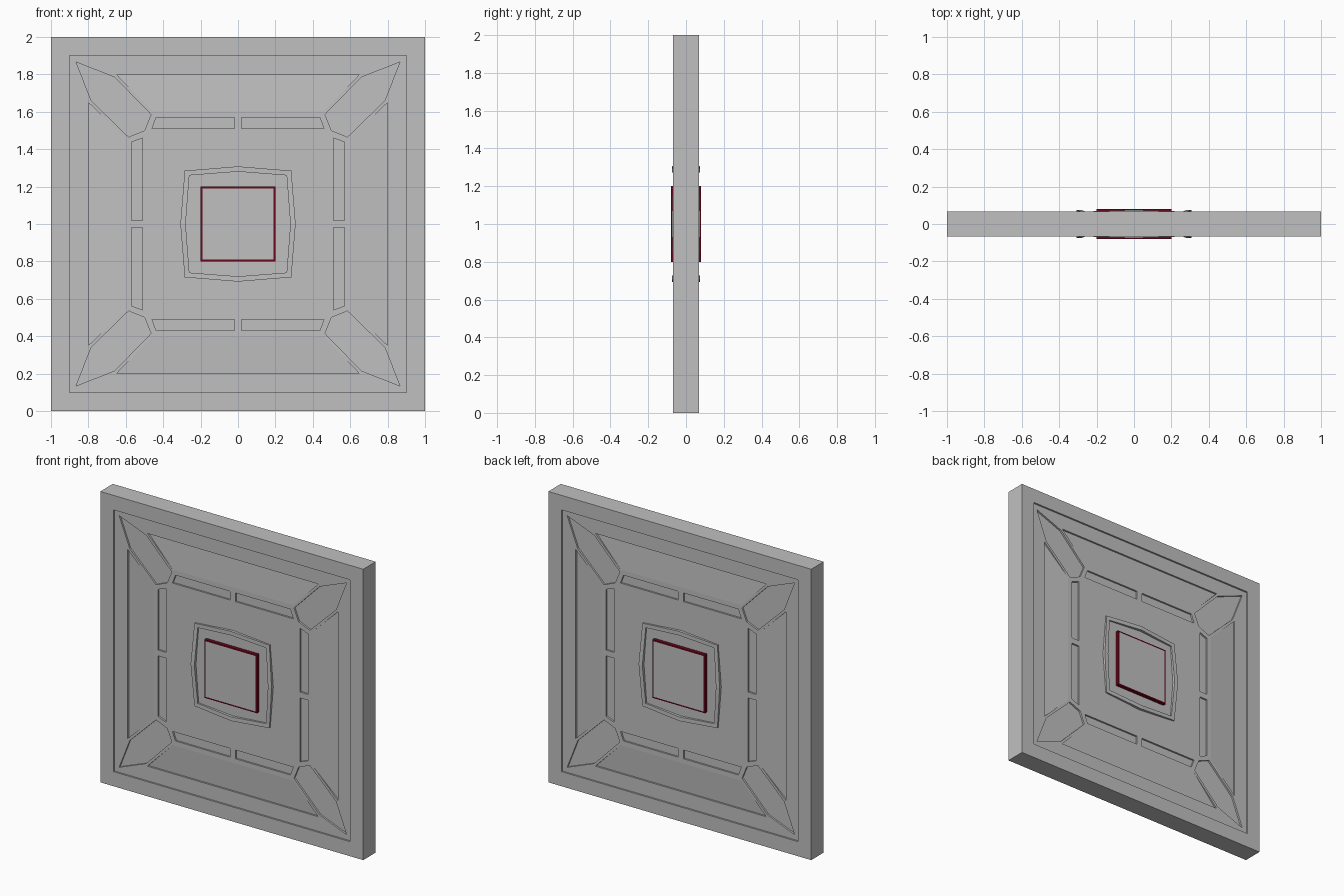
import bpy
import bmesh
from mathutils import Matrix

HALF, FIELD = 0.068, 0.056        # rim and recessed field, measured from mid-plane
GROOVE = 0.012                    # depth of the cut details
TURNS = [(1, 0), (0, 1), (-1, 0), (0, -1)]

cube = bpy.data.objects.get("Cube")
if cube:
    bpy.data.objects.remove(cube, do_unlink=True)


def material(name, rgb):
    m = bpy.data.materials.new(name)
    m.use_nodes = True
    m.diffuse_color = (*rgb, 1)
    m.node_tree.nodes["Principled BSDF"].inputs["Base Color"].default_value = (*rgb, 1)
    return m


grey = material("light grey", (0.53, 0.53, 0.53))
red = material("dark red", (0.15, 0.002, 0.012))


def make_object(name, bm, mats):
    bmesh.ops.recalc_face_normals(bm, faces=bm.faces)
    mesh = bpy.data.meshes.new(name)
    bm.to_mesh(mesh)
    bm.free()
    for m in mats:
        mesh.materials.append(m)
    obj = bpy.data.objects.new(name, mesh)
    bpy.context.collection.objects.link(obj)
    return obj


def add_box(bm, size_x, size_y, size_z, y=0):
    m = Matrix.Translation((0, y, 1)) @ Matrix.Diagonal((size_x, size_y, size_z, 1))
    return bmesh.ops.create_cube(bm, size=1, matrix=m)


def add_prism(bm, points, top, side, turn):
    """Prism over (u, v, floor) points, turned about the panel centre."""
    c, s = turn
    low, high = [], []
    for u, v, floor in points:
        x, z = (u * c - v * s) * side, u * s + v * c + 1
        low.append(bm.verts.new((x, -floor * side, z)))
        high.append(bm.verts.new((x, -top * side, z)))
    bm.faces.new(low)
    bm.faces.new(high)
    n = len(low)
    for i in range(n):
        j = (i + 1) % n
        bm.faces.new((low[i], low[j], high[j], high[i]))


def cut(target, bm):
    """Subtract a cutter mesh and remove the cutter."""
    cutter = make_object("cutter", bm, [grey])
    cutter.hide_render = True
    mod = target.modifiers.new("cut", "BOOLEAN")
    mod.operation, mod.solver, mod.object = "DIFFERENCE", "EXACT", cutter
    deps = bpy.context.evaluated_depsgraph_get()
    mesh = bpy.data.meshes.new_from_object(target.evaluated_get(deps))
    target.modifiers.clear()
    target.data = mesh
    bpy.data.objects.remove(cutter, do_unlink=True)


# Slab with a shallow recessed field on both faces
bm = bmesh.new()
add_box(bm, 2, 2 * HALF, 2)
panel = make_object("panel", bm, [grey])
bm = bmesh.new()
for side in (1, -1):
    add_box(bm, 1.8, 0.1, 1.8, side * (FIELD + 0.05))
cut(panel, bm)

# Sloped trapezoids, corner kites and inner slots
floor = FIELD - GROOVE
trapezoid = [(-0.65, 0.8, floor), (0.65, 0.8, floor),
             (0.45, 0.595, FIELD + 0.0005), (-0.45, 0.595, FIELD + 0.0005)]
kite = [(u, v, floor) for u, v in
        [(0.865, 0.865), (0.66, 0.785), (0.465, 0.585), (0.5, 0.5),
         (0.585, 0.465), (0.785, 0.66)]]
slot = [(u, v, floor) for u, v in
        [(0.02, 0.51), (0.46, 0.51), (0.437, 0.57), (0.02, 0.57)]]
other_slot = [(-u, v, f) for u, v, f in slot]
bm = bmesh.new()
for side in (1, -1):
    for turn in TURNS:
        for shape in (trapezoid, kite, slot, other_slot):
            add_prism(bm, shape, FIELD + 0.005, side, turn)
cut(panel, bm)

# Bowed ring around the centre, highest at the middle of each bar
for side, label in ((1, "front"), (-1, "back")):
    bm = bmesh.new()
    loops = []
    for c, s in TURNS:
        for u, outer, inner, top in ((0, 0.308, 0.28, 0.075), (1, 0.285, 0.26, 0.066)):
            corners = []
            for r, y in ((outer, FIELD - 0.004), (outer, top), (inner, top), (inner, FIELD - 0.004)):
                a, b = -r * u, r
                corners.append(bm.verts.new((side * (a * c - b * s), -y * side, a * s + b * c + 1)))
            loops.append(corners)
    for i, here in enumerate(loops):
        after = loops[(i + 1) % len(loops)]
        for k in range(4):
            m = (k + 1) % 4
            bm.faces.new((here[k], here[m], after[m], after[k]))
    make_object(label + "_ring", bm, [grey])

    # Raised centre plate with a thin red border and red sides
    bm = bmesh.new()
    add_box(bm, 0.4, 0.03, 0.4, -side * (0.08 - 0.015))
    bm.normal_update()
    face = [f for f in bm.faces if f.normal.y * side < -0.9]
    bmesh.ops.inset_individual(bm, faces=face, thickness=0.013)
    face[0].material_index = 1
    make_object(label + "_centre_plate", bm, [red, grey])
